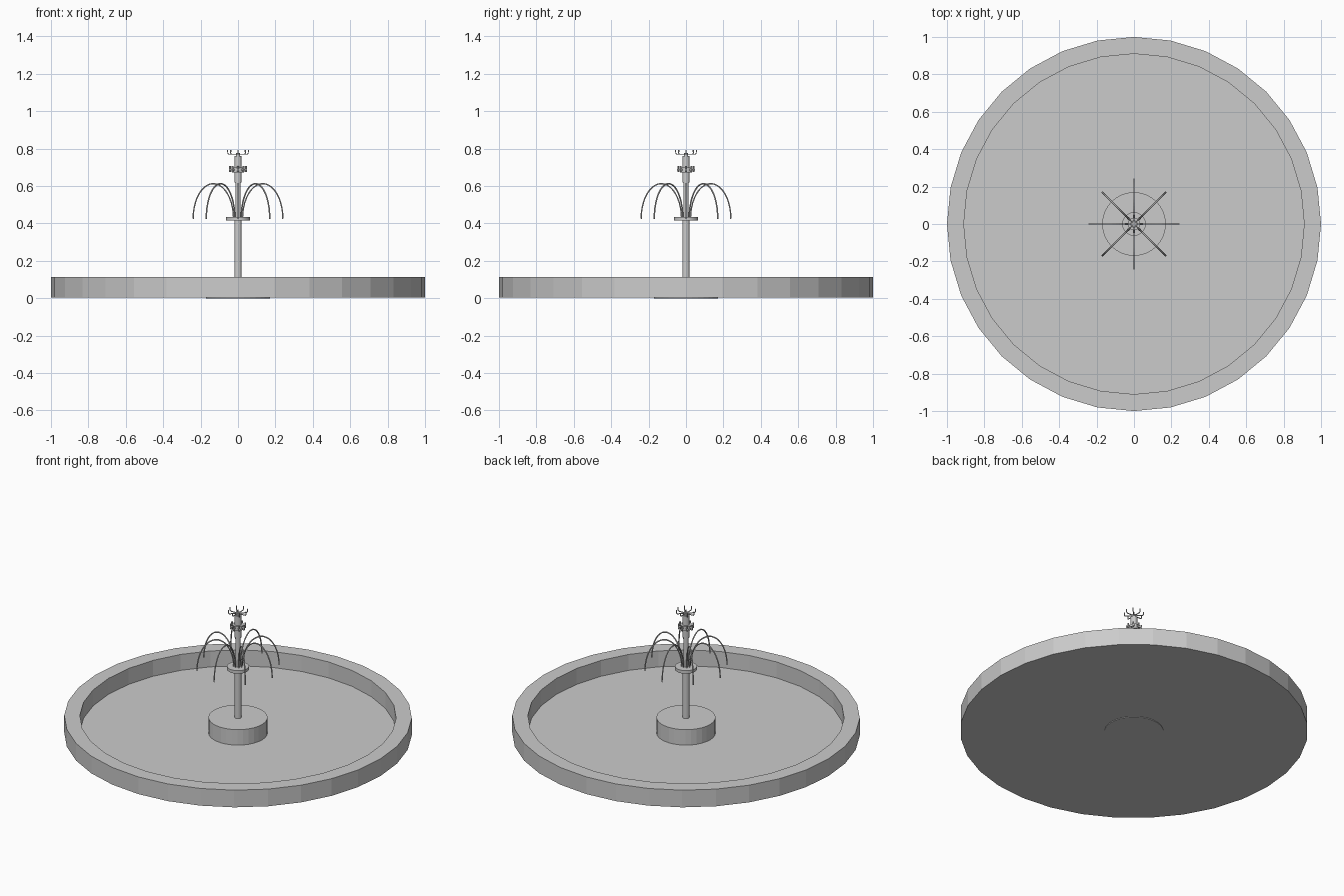
import bpy, bmesh
from math import sin, cos, pi

if "Cube" in bpy.data.objects:
    bpy.data.objects.remove(bpy.data.objects["Cube"])


def lathe(name, profile, sides=32):
    """Revolve (radius, z) points; radius 0 becomes a flat cap centre."""
    bm = bmesh.new()
    verts = [bm.verts.new((r, 0, z)) for r, z in profile]
    edges = [bm.edges.new(p) for p in zip(verts, verts[1:])]
    bmesh.ops.spin(bm, geom=verts + edges, axis=(0, 0, 1), cent=(0, 0, 0),
                   steps=sides, angle=2 * pi)
    bmesh.ops.remove_doubles(bm, verts=bm.verts, dist=1e-5)
    bmesh.ops.recalc_face_normals(bm, faces=bm.faces)
    mesh = bpy.data.meshes.new(name)
    bm.to_mesh(mesh)
    bm.free()
    ob = bpy.data.objects.new(name, mesh)
    bpy.context.collection.objects.link(ob)
    return ob


def cylinder(name, r, z0, z1, sides=32):
    return lathe(name, [(0, z0), (r, z0), (r, z1), (0, z1)], sides)


def radial_tubes(name, path, radius, count=8):
    """Repeat a tube following (radius, z) points around the z axis."""
    cu = bpy.data.curves.new(name, 'CURVE')
    cu.dimensions = '3D'
    cu.bevel_depth = radius
    cu.bevel_resolution = 1
    cu.use_fill_caps = True
    for i in range(count):
        a = 2 * pi * i / count
        sp = cu.splines.new('POLY')
        sp.points.add(len(path) - 1)
        for p, (r, z) in zip(sp.points, path):
            p.co = (r * cos(a), r * sin(a), z, 1)
    tmp = bpy.data.objects.new(name, cu)
    bpy.context.collection.objects.link(tmp)
    bpy.context.view_layer.update()
    dg = bpy.context.evaluated_depsgraph_get()
    mesh = bpy.data.meshes.new_from_object(tmp.evaluated_get(dg))
    bpy.data.objects.remove(tmp)
    ob = bpy.data.objects.new(name, mesh)
    bpy.context.collection.objects.link(ob)
    for p in mesh.polygons:
        p.use_smooth = False
    return ob


# Round basin with low wall
lathe("basin", [(0, 0.004), (1, 0.004), (1, 0.113), (0.91, 0.113),
                (0.91, 0.012), (0, 0.012)])

# Pedestal and central pole
cylinder("pedestal", 0.17, 0, 0.11)
cylinder("pole", 0.02, 0.11, 0.42)
cylinder("jet_plate", 0.063, 0.415, 0.435)
lathe("upper_column", [(0, 0.435), (0.014, 0.435), (0.014, 0.62), (0.02, 0.62),
                       (0.02, 0.76), (0, 0.76)], 16)

# Eight arching jets
arc = [(0.132 - 0.108 * cos(pi * i / 20), 0.425 + 0.188 * sin(pi * i / 20))
       for i in range(21)]
radial_tubes("water_jets", arc, 0.004)

# Collar with ring of short nozzles
cylinder("collar", 0.033, 0.672, 0.700, 16)
radial_tubes("collar_nozzles", [(0.015, 0.687), (0.047, 0.687)], 0.006)
radial_tubes("collar_tips", [(0.042, 0.674), (0.042, 0.706)], 0.005)

# Crown of upturned spouts
cylinder("crown_hub", 0.012, 0.76, 0.777, 16)
radial_tubes("crown_spouts", [(0, 0.770), (0.05, 0.770), (0.055, 0.775),
                              (0.055, 0.793)], 0.003)
cylinder("crown_tip", 0.004, 0.775, 0.793, 8)
